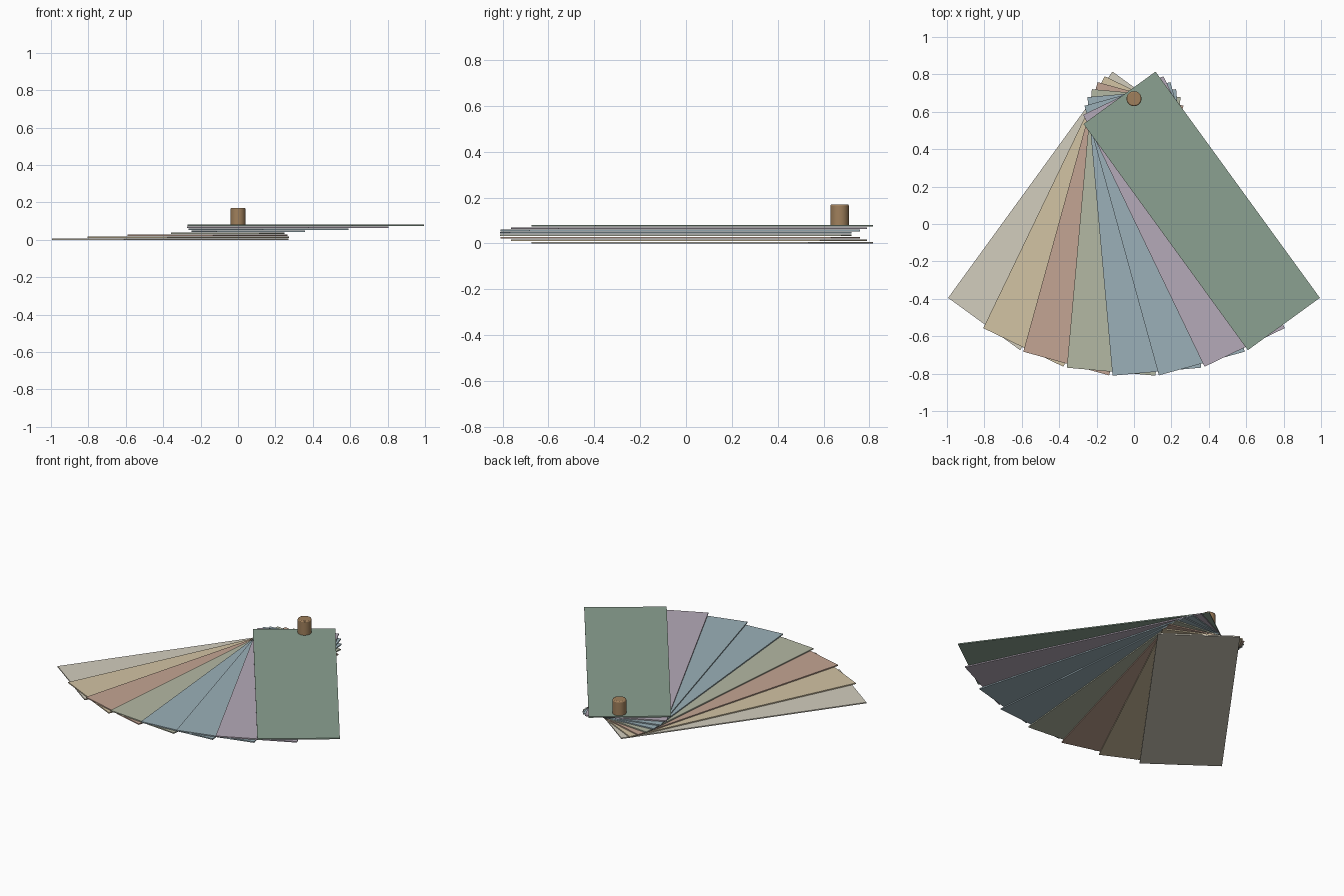
import bpy
import math
from mathutils import Matrix

cube = bpy.data.objects.get("Cube")
if cube:
    bpy.data.objects.remove(cube, do_unlink=True)


def linear(c):
    c /= 255
    return c / 12.92 if c <= 0.04045 else ((c + 0.055) / 1.055) ** 2.4


def material(name, r, g, b):
    mat = bpy.data.materials.new(name)
    mat.use_nodes = True
    colour = (linear(r), linear(g), linear(b), 1)
    mat.diffuse_color = colour
    mat.node_tree.nodes["Principled BSDF"].inputs["Base Color"].default_value = colour
    return mat


ivory = material("ivory", 210, 205, 190)
sand = material("sand", 210, 195, 163)
terracotta = material("terracotta", 196, 165, 147)
sage = material("sage", 180, 184, 163)
blue = material("dusty blue", 155, 176, 184)
mauve = material("mauve", 181, 170, 184)
green = material("muted green", 139, 161, 145)
brass = material("brass", 160, 128, 92)

# Swatch cards, fanned from bottom to top around one pivot
WIDTH, HEAD, TAIL = 0.476, 0.132, 1.363
THICK, STEP = 0.007, 0.0105
PIVOT_Y = 0.568
SPREAD = math.radians(72)
colours = [ivory, sand, terracotta, sage, blue, blue, mauve, green]

for i, mat in enumerate(colours):
    bpy.ops.mesh.primitive_cube_add(size=1)
    card = bpy.context.object
    card.name = f"swatch_card_{i + 1}"
    card.data.name = card.name
    # Shape the card relative to its pivot, then turn it into the fan
    card.data.transform(
        Matrix.Translation((0, (HEAD - TAIL) / 2, THICK / 2))
        @ Matrix.Diagonal((WIDTH, HEAD + TAIL, THICK, 1)))
    card.location = (0, PIVOT_Y, i * STEP)
    card.rotation_euler.z = SPREAD * (i / (len(colours) - 1) - 0.5)
    card.data.materials.append(mat)

# Binding post standing on the top card
BASE, TOP = 0.075, 0.17
bpy.ops.mesh.primitive_cylinder_add(
    vertices=32, radius=0.04, depth=TOP - BASE,
    location=(0, 0.67, (BASE + TOP) / 2))
post = bpy.context.object
post.name = "binding_post"
post.data.materials.append(brass)
bevel = post.modifiers.new("soft_rim", "BEVEL")
bevel.width = 0.006
bevel.segments = 2
bevel.limit_method = "ANGLE"
bpy.ops.object.shade_smooth_by_angle(angle=math.radians(40))
